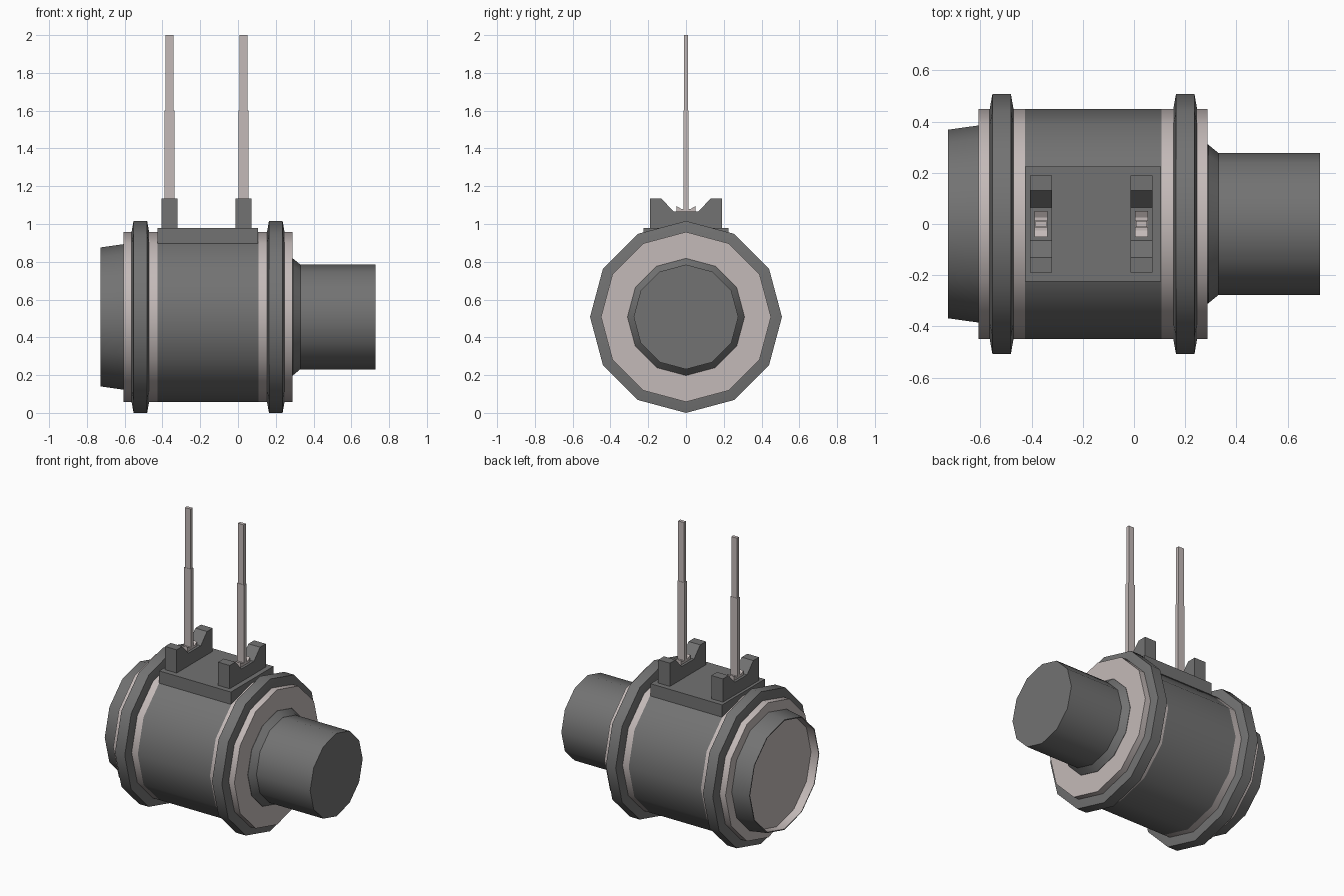
import bpy
import math

cube = bpy.data.objects.get("Cube")
if cube:
    bpy.data.objects.remove(cube, do_unlink=True)

AXIS_Z = 0.508
SIDES = 12


def material(name, rgb):
    m = bpy.data.materials.new(name)
    m.use_nodes = True
    colour = (*rgb, 1)
    m.diffuse_color = colour
    m.node_tree.nodes["Principled BSDF"].inputs["Base Color"].default_value = colour
    return m


GREY = material("dark grey", (0.17, 0.17, 0.17))
PINK = material("pale pink", (0.55, 0.49, 0.48))


def add_mesh(name, verts, faces, mat, smooth=False):
    mesh = bpy.data.meshes.new(name)
    mesh.from_pydata(verts, [], faces)
    mesh.materials.append(mat)
    obj = bpy.data.objects.new(name, mesh)
    bpy.context.collection.objects.link(obj)
    bpy.ops.object.select_all(action='DESELECT')
    obj.select_set(True)
    bpy.context.view_layer.objects.active = obj
    bpy.ops.object.mode_set(mode='EDIT')
    bpy.ops.mesh.select_all(action='SELECT')
    bpy.ops.mesh.normals_make_consistent(inside=False)
    bpy.ops.object.mode_set(mode='OBJECT')
    if smooth:
        bpy.ops.object.shade_smooth_by_angle(angle=math.radians(31))
    return obj


def lathe(name, profile, mat):
    """Turn (x, radius) points round the drum axis and cap both ends."""
    verts, faces = [], []
    for x, r in profile:
        for i in range(SIDES):
            a = 2 * math.pi * i / SIDES
            verts.append((x, r * math.sin(a), AXIS_Z + r * math.cos(a)))
    for k in range(len(profile) - 1):
        for i in range(SIDES):
            j = (i + 1) % SIDES
            a, b = k * SIDES, (k + 1) * SIDES
            faces.append((a + i, a + j, b + j, b + i))
    last = (len(profile) - 1) * SIDES
    faces.append(tuple(range(SIDES)))
    faces.append(tuple(range(last, last + SIDES)))
    return add_mesh(name, verts, faces, mat, True)


def extrude_x(name, outline, x0, x1, mat):
    """Extrude a (y, z) outline along x."""
    n = len(outline)
    verts = [(x, y, z) for x in (x0, x1) for y, z in outline]
    faces = [(i, (i + 1) % n, n + (i + 1) % n, n + i) for i in range(n)]
    faces += [tuple(range(n)), tuple(range(n, 2 * n))]
    return add_mesh(name, verts, faces, mat)


def box(name, x0, x1, half_y, z0, z1, mat):
    outline = [(-half_y, z0), (half_y, z0), (half_y, z1), (-half_y, z1)]
    return extrude_x(name, outline, x0, x1, mat)


# Drum and its pale end sections
lathe("drum", [(-0.425, 0.45), (0.108, 0.45)], GREY)
lathe("right_flange", [(0.108, 0.45), (0.288, 0.45)], PINK)
lathe("left_flange", [(-0.607, 0.45), (-0.425, 0.45)], PINK)

# Bevelled rings
for name, x in (("left_ring", -0.517), ("right_ring", 0.2)):
    lathe(name, [(x - 0.05, 0.43), (x - 0.036, 0.508),
                 (x + 0.036, 0.508), (x + 0.05, 0.43)], GREY)

# Shaft with its collar
lathe("shaft", [(0.28, 0.31), (0.29, 0.31), (0.33, 0.277), (0.727, 0.277)], GREY)

# Hollow end cup: the inner wall and floor are pale
cup = lathe("end_cup", [(-0.607, 0.385), (-0.727, 0.368),
                        (-0.727, 0.362), (-0.67, 0.362)], GREY)
cup.data.materials.append(PINK)
for face in cup.data.polygons:
    radius = math.hypot(face.center.y, face.center.z - AXIS_Z)
    inner_wall = -0.71 < face.center.x < -0.68 and radius > 0.1
    floor = -0.68 < face.center.x < -0.669 and radius < 0.1
    face.material_index = int(inner_wall or floor)

# Saddle plate on top of the drum
box("saddle", -0.425, 0.105, 0.225, 0.895, 0.98, GREY)

# Notched brackets, each with a foot and a two-step rod
half = [(0.19, 0.975), (0.19, 1.135), (0.13, 1.135), (0.065, 1.065)]
notched = half + [(-y, z) for y, z in reversed(half)]
foot = [(0.05, 1.065), (0.05, 1.095), (0.025, 1.08)]
foot += [(-y, z) for y, z in reversed(foot)]
for side, x in (("left", -0.363), ("right", 0.029)):
    extrude_x(side + "_bracket", notched, x - 0.043, x + 0.043, GREY)
    extrude_x(side + "_foot", foot, x - 0.026, x + 0.026, PINK)
    box(side + "_rod_base", x - 0.026, x + 0.026, 0.013, 1.07, 1.6, PINK)
    box(side + "_rod_tip", x - 0.021, x + 0.021, 0.011, 1.6, 2.0, PINK)
